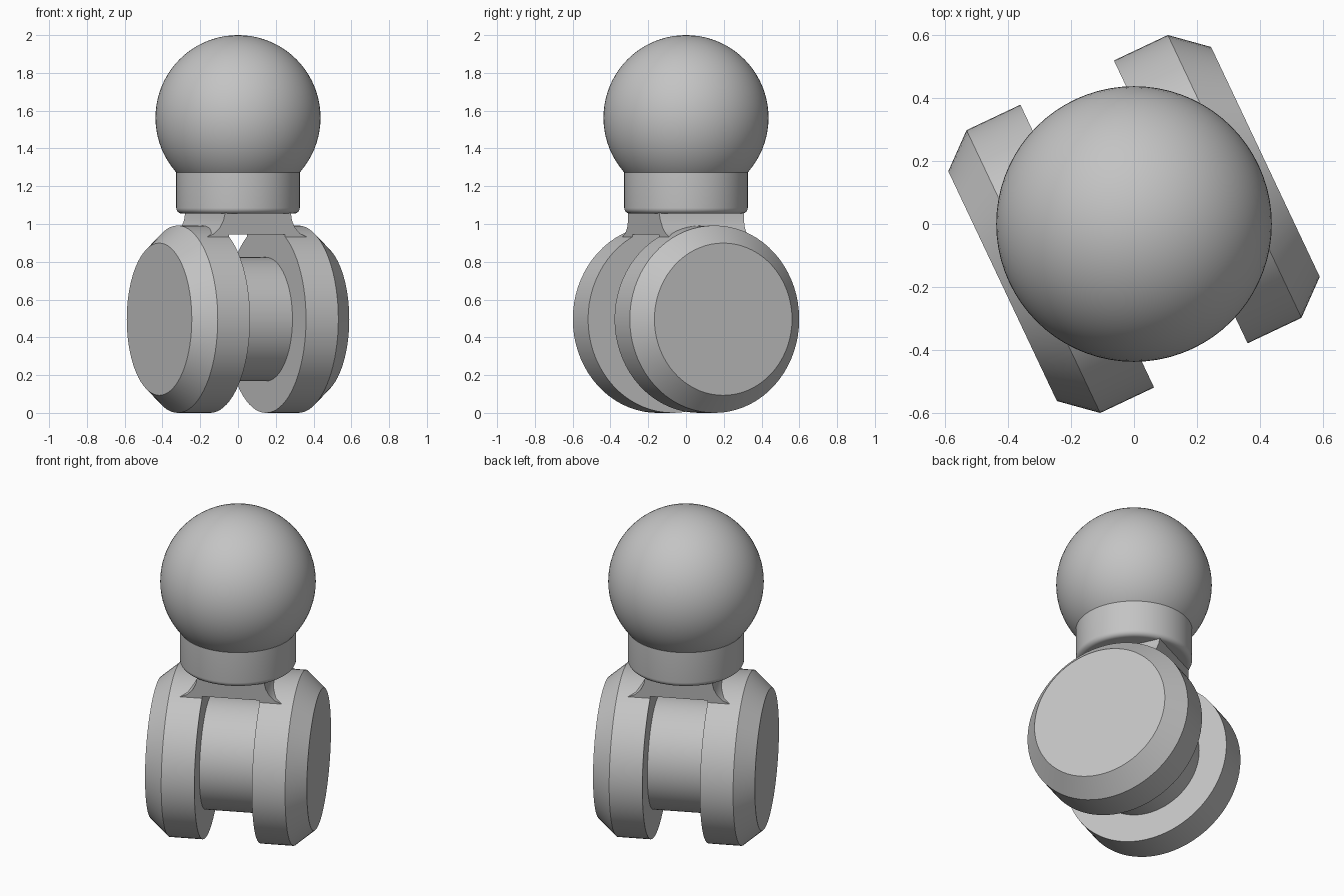
import bpy, bmesh, math
from mathutils import Matrix, Vector

cube = bpy.data.objects.get("Cube")
if cube:
    bpy.data.objects.remove(cube, do_unlink=True)

GREY = (0.55, 0.55, 0.55, 1)
grey = bpy.data.materials.new("plain_grey")
grey.use_nodes = True
grey.diffuse_color = GREY
grey.node_tree.nodes["Principled BSDF"].inputs["Base Color"].default_value = GREY

TURN = Matrix.Rotation(math.radians(25.3), 4, 'Z')   # heading of the wheel axle
AXLE_Z = 0.496
AXLE = Matrix.Translation((0, 0, AXLE_Z)) @ TURN @ Matrix.Rotation(math.pi / 2, 4, 'Y')


def finish(name, bm, matrix, angle=25):
    bm.transform(matrix)
    bmesh.ops.recalc_face_normals(bm, faces=bm.faces)
    mesh = bpy.data.meshes.new(name)
    bm.to_mesh(mesh)
    bm.free()
    mesh.materials.append(grey)
    obj = bpy.data.objects.new(name, mesh)
    bpy.context.collection.objects.link(obj)
    bpy.ops.object.select_all(action='DESELECT')
    obj.select_set(True)
    bpy.context.view_layer.objects.active = obj
    bpy.ops.object.shade_smooth_by_angle(angle=math.radians(angle))
    return obj


def lathe(name, profile, matrix, steps=72):
    """Closed solid of revolution from (radius, height) pairs."""
    bm = bmesh.new()
    rings = []
    for r, h in profile:
        rings.append([bm.verts.new((r * math.cos(a), r * math.sin(a), h))
                      for a in (math.tau * i / steps for i in range(steps))])
    for low, high in zip(rings, rings[1:]):
        for i in range(steps):
            j = (i + 1) % steps
            bm.faces.new((low[i], low[j], high[j], high[i]))
    bm.faces.new(rings[0])
    bm.faces.new(rings[-1])
    return finish(name, bm, matrix)


# Twin wheels with chamfered outer rims
wheel = [(0.496, 0.164), (0.496, 0.353), (0.403, 0.461)]
for side, name in ((1, "left_wheel"), (-1, "right_wheel")):
    lathe(name, [(r, side * h) for r, h in wheel], AXLE)

# Axle drum between the wheels
lathe("axle_drum", [(0.328, -0.17), (0.328, 0.17)], AXLE)

# Neck block: flared cross-section, bridging the two wheels
half = [(0.164, 0.945), (0.164, 0.925), (0.29, 0.925), (0.29, 0.932), (0.25, 0.95),
        (0.22, 0.98), (0.2, 1.02), (0.19, 1.07)]
outline = half + [(-x, z) for x, z in reversed(half)]
bm = bmesh.new()
ends = []
for side in (-1, 1):
    ends.append([bm.verts.new((x, side * (0.235 + 0.1 * (z - 0.925)), z)) for x, z in outline])
    bm.faces.new(ends[-1])
for i in range(len(outline)):
    j = (i + 1) % len(outline)
    bm.faces.new((ends[0][i], ends[0][j], ends[1][j], ends[1][i]))
finish("neck", bm, TURN, 35)

# Collar with a rounded lower edge
fillet = [(0.297 + 0.03 * math.sin(a), 1.085 - 0.03 * math.cos(a))
          for a in (math.pi / 2 * i / 6 for i in range(7))]
lathe("collar", fillet + [(0.327, 1.272)], Matrix())

# Ball on top
bm = bmesh.new()
bmesh.ops.create_uvsphere(bm, u_segments=72, v_segments=40, radius=0.437)
finish("ball", bm, Matrix.Translation((0, 0, 1.563)))
